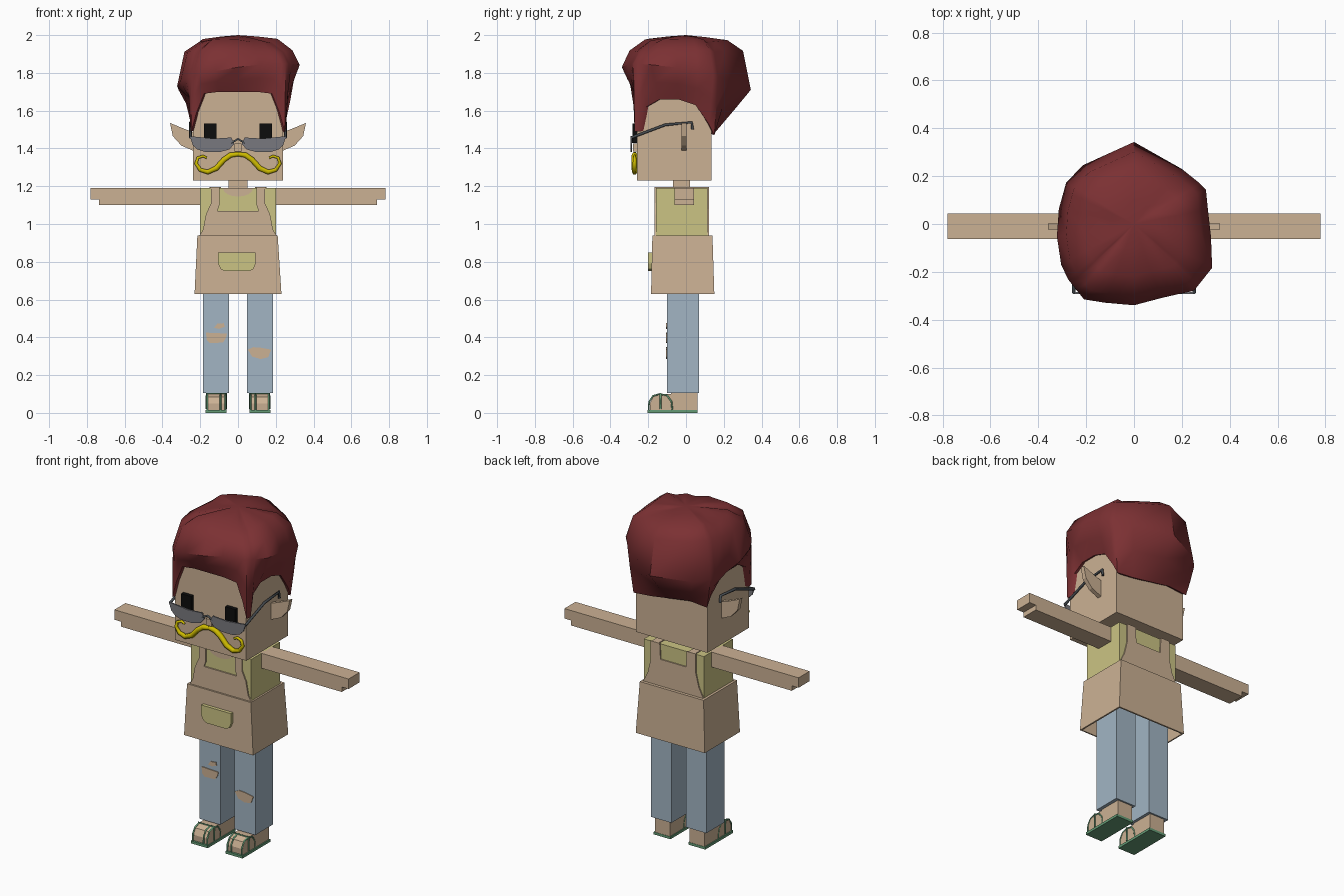
import bpy, bmesh, math, random
from mathutils import Vector

random.seed(4)
cube = bpy.data.objects.get("Cube")
if cube:
    bpy.data.objects.remove(cube, do_unlink=True)


def material(name, *rgb):
    m = bpy.data.materials.new(name)
    m.use_nodes = True
    color = (*rgb, 1)
    m.diffuse_color = color
    m.node_tree.nodes["Principled BSDF"].inputs["Base Color"].default_value = color
    return m


TAN = material("tan", 0.6, 0.44, 0.295)
SHIRT = material("pale_yellow", 0.6, 0.55, 0.23)
DENIM = material("light_denim", 0.36, 0.46, 0.55)
HAIR = material("dark_red", 0.2, 0.03, 0.033)
LENS = material("lens_grey", 0.19, 0.19, 0.21)
FRAME = material("frame_grey", 0.06, 0.07, 0.08)
GOLD = material("bright_yellow", 0.62, 0.5, 0.0)
GREEN = material("sandal_green", 0.13, 0.33, 0.18)
BLACK = material("black", 0.004, 0.004, 0.004)


def finish(name, bm, mat):
    bmesh.ops.recalc_face_normals(bm, faces=bm.faces)
    mesh = bpy.data.meshes.new(name)
    bm.to_mesh(mesh)
    bm.free()
    mesh.materials.append(mat)
    ob = bpy.data.objects.new(name, mesh)
    bpy.context.collection.objects.link(ob)
    return ob


def box(name, mat, x, y, z, top=None):
    """Box from (min, max) spans; top gives different x and y spans above."""
    bm = bmesh.new()
    tx, ty = top or (x, y)
    bmesh.ops.create_cube(bm, size=1)
    for v in bm.verts:
        up = v.co.z > 0
        xs, ys = (tx, ty) if up else (x, y)
        v.co = (xs[v.co.x > 0], ys[v.co.y > 0], z[up])
    return finish(name, bm, mat)


def plate(name, mat, pts, span, axis="y", side=1):
    """Extrude an outline along y (points are x, z) or x (points are y, z)."""
    bm = bmesh.new()

    def place(p, d):
        return (side * p[0], d, p[1]) if axis == "y" else (side * d, p[0], p[1])
    face = bm.faces.new([bm.verts.new(place(p, span[0])) for p in pts])
    new = bmesh.ops.extrude_face_region(bm, geom=[face])["geom"]
    shift = Vector(place((0, 0), span[1] - span[0]))
    bmesh.ops.translate(bm, vec=shift, verts=[g for g in new if isinstance(g, bmesh.types.BMVert)])
    return finish(name, bm, mat)


def tube(name, mat, pts, radius, taper=None):
    cu = bpy.data.curves.new(name, "CURVE")
    cu.dimensions = "3D"
    cu.bevel_depth = radius
    cu.bevel_resolution = 1
    cu.use_fill_caps = True
    sp = cu.splines.new("POLY")
    sp.points.add(len(pts) - 1)
    for i, p in enumerate(pts):
        sp.points[i].co = (*p, 1)
        sp.points[i].radius = taper[i] if taper else 1
    cu.materials.append(mat)
    ob = bpy.data.objects.new(name, cu)
    bpy.context.collection.objects.link(ob)
    bpy.ops.object.select_all(action="DESELECT")
    ob.select_set(True)
    bpy.context.view_layer.objects.active = ob
    bpy.ops.object.convert(target="MESH")
    return ob


# Head, neck and torso
box("head", TAN, (-0.237, 0.237), (-0.26, 0.135), (1.23, 1.75))
box("neck", TAN, (-0.05, 0.05), (-0.07, 0.02), (1.17, 1.24))
box("shirt", SHIRT, (-0.2, 0.2), (-0.16, 0.115), (0.9, 1.19))
arc = [math.pi * i / 8 for i in range(9)]
plate("neckline", TAN, [(0.08 * math.cos(a), 1.19 - 0.045 * math.sin(a)) for a in arc], (-0.164, -0.155))

# Apron skirt, hollow below
skirt = box("apron_skirt", TAN, (-0.23, 0.23), (-0.185, 0.15), (0.63, 0.94),
            top=((-0.215, 0.21), (-0.178, 0.14)))
bm = bmesh.new()
bm.from_mesh(skirt.data)
bmesh.ops.delete(bm, geom=[f for f in bm.faces if f.normal.z < -0.9], context="FACES")
bm.to_mesh(skirt.data)
bm.free()
shell = skirt.modifiers.new("shell", "SOLIDIFY")
shell.thickness = 0.012

# Apron bibs with straps, front and back
front_bib = [(0, 0.93), (0.21, 0.93), (0.185, 0.97), (0.17, 1.05), (0.143, 1.11), (0.143, 1.195),
             (0.098, 1.195), (0.098, 1.1), (0.11, 1.068), (0, 1.068)]
back_bib = [(0, 0.93), (0.205, 0.93), (0.17, 1.0), (0.15, 1.08), (0.15, 1.195),
            (0.09, 1.195), (0.085, 1.1), (0, 1.1)]
for s, side in ((1, "left"), (-1, "right")):
    plate("front_bib_" + side, TAN, front_bib, (-0.168, -0.159), side=s)
    plate("back_bib_" + side, TAN, back_bib, (0.114, 0.122), side=s)
    box("shoulder_strap_" + side, TAN, sorted((s * 0.098, s * 0.145)), (-0.165, 0.12), (1.185, 1.195))

plate("pocket", SHIRT, [(-0.105, 0.85), (-0.105, 0.79), (-0.092, 0.762), (-0.07, 0.75), (0.06, 0.75),
                        (0.082, 0.762), (0.093, 0.79), (0.093, 0.85)], (-0.2, -0.178))

arm = [(0.19, 1.1), (0.735, 1.1), (0.735, 1.13), (0.78, 1.13), (0.78, 1.19), (0.19, 1.19)]
ear = [(0.23, 1.485), (0.275, 1.5), (0.36, 1.535), (0.345, 1.465), (0.3, 1.415), (0.23, 1.385)]
lens = [(0.02, 1.425), (0.045, 1.395), (0.1, 1.38), (0.17, 1.38), (0.215, 1.395),
        (0.24, 1.42), (0.255, 1.465), (0.13, 1.452), (0.035, 1.458)]
foot = [(-0.19, 0.012), (-0.192, 0.05), (-0.175, 0.085), (-0.145, 0.1), (-0.08, 0.1),
        (-0.08, 0.105), (0.06, 0.105), (0.06, 0.012)]
strap = [(-0.198, 0.012), (-0.195, 0.06), (-0.175, 0.09), (-0.14, 0.1), (-0.1, 0.092),
         (-0.077, 0.06), (-0.072, 0.012)]
curl = [(0, 1.37), (0.04, 1.365), (0.075, 1.34), (0.115, 1.295), (0.16, 1.275), (0.2, 1.287),
        (0.222, 1.32), (0.213, 1.35), (0.185, 1.36), (0.165, 1.35)]

for s, side in ((1, "left"), (-1, "right")):
    def span(a, b):
        return sorted((s * a, s * b))

    # Limbs and face
    plate("arm_" + side, TAN, arm, (-0.062, 0.043), side=s)
    plate("ear_" + side, TAN, ear, (-0.023, 0.003), side=s)
    box("leg_" + side, DENIM, span(0.048, 0.185), (-0.1, 0.07), (0.105, 0.9))
    box("eye_" + side, BLACK, span(0.113, 0.18), (-0.284, -0.255), (1.43, 1.532))

    # Sunglasses
    plate("lens_" + side, LENS, lens, (-0.293, -0.285), side=s)
    tube("temple_" + side, FRAME, [(s * 0.252, y, z) for y, z in
         ((-0.288, 1.458), (-0.11, 1.525), (0.03, 1.538), (0.035, 1.5))], 0.008)

    # Curled moustache half
    tube("moustache_" + side, GOLD, [(s * x, -0.272, z) for x, z in curl], 0.016,
         [0.8, 1, 1, 1, 0.9, 0.75, 0.65, 0.55, 0.5, 0.4])

    # Foot and sandal
    plate("foot_" + side, TAN, foot, (0.065, 0.165), "x", s)
    box("sole_" + side, GREEN, span(0.06, 0.172), (-0.203, 0.062), (0, 0.015))
    for part, x in (("inner", 0.067), ("outer", 0.163), ("middle", 0.092)):
        tube(f"sandal_strap_{part}_{side}", GREEN, [(s * x, y, z) for y, z in strap], 0.005)
    tube("sandal_band_" + side, GREEN, [(s * x, -0.135, z) for x, z in
         ((0.063, 0.02), (0.063, 0.101), (0.167, 0.101), (0.167, 0.02))], 0.005)

tube("glasses_bridge", FRAME, [(-0.035, -0.289, 1.43), (0, -0.289, 1.45), (0.035, -0.289, 1.43)], 0.006)
box("nose", TAN, (-0.018, 0.018), (-0.28, -0.255), (1.385, 1.425))

# Ripped patches on the jeans
for name, pts in (
    ("large_rip_right", [(-0.17, 0.425), (-0.165, 0.385), (-0.15, 0.37), (-0.08, 0.372), (-0.065, 0.395), (-0.058, 0.42)]),
    ("small_rip_right", [(-0.127, 0.45), (-0.11, 0.472), (-0.075, 0.475), (-0.07, 0.456), (-0.1, 0.445)]),
    ("rip_left", [(0.052, 0.335), (0.075, 0.298), (0.12, 0.285), (0.16, 0.295), (0.175, 0.335), (0.12, 0.345), (0.08, 0.348)]),
):
    plate(name, TAN, pts, (-0.105, -0.098))

# Hair: loft from the hairline out to the widest outline, then over the crown
half = [(0.1, -0.272, 1.7), (0.18, -0.272, 1.69), (0.22, -0.272, 1.59), (0.247, -0.272, 1.49),
        (0.252, -0.24, 1.49), (0.25, -0.21, 1.62), (0.25, -0.14, 1.66), (0.25, -0.04, 1.66),
        (0.25, 0.05, 1.63), (0.25, 0.12, 1.53), (0.245, 0.15, 1.47), (0.13, 0.15, 1.48)]
hairline = [(0, -0.272, 1.7), (0, 0.15, 1.5)] + half
hairline += [(-x, y, z + (0.04 if y > 0.04 else 0)) for x, y, z in half]
hairline.sort(key=lambda p: math.atan2(p[1], p[0]))
outline = [(-0.33, 0), (-0.31, 0.08), (-0.27, 0.22), (0, 0.343), (0.1, 0.31), (0.3, 0.15), (0.315, 0),
           (0.337, -0.17), (0.25, -0.28), (0.15, -0.3), (-0.02, -0.345), (-0.21, -0.315), (-0.3, -0.2)]


def outer_radius(a):
    """Distance from the centre to the outline along angle a."""
    d = Vector((math.cos(a), math.sin(a)))
    for p, q in zip(outline, outline[1:] + outline[:1]):
        p, q = Vector(p), Vector(q)
        e = q - p
        det = d.x * e.y - d.y * e.x
        if abs(det) > 1e-9:
            r = (p.x * e.y - p.y * e.x) / det
            t = (p.x * d.y - p.y * d.x) / det
            if r > 0 and -1e-6 <= t <= 1 + 1e-6:
                return r
    return 0.33


bm = bmesh.new()
columns = []
for x, y, z in hairline:
    a = math.atan2(y, x)
    r0, r1 = math.hypot(x, y), outer_radius(a)
    zw = 1.77 - 0.06 * math.sin(a) + 0.05 * math.cos(a)
    lump = random.uniform(-0.012, 0.012)
    rows = [(r0 * 0.85, z + 0.01), (r0, z), (r0 + (r1 - r0) * 0.55, (z + zw) / 2), (r1, zw),
            (r1 * 0.88, 1.915 + lump / 2), (r1 * 0.64, 1.97 + lump), (r1 * 0.3, 1.988 + lump / 2)]
    columns.append([bm.verts.new((r * math.cos(a), r * math.sin(a), h)) for r, h in rows])
crown = bm.verts.new((0, 0, 2))
for c, d in zip(columns, columns[1:] + columns[:1]):
    for i in range(len(c) - 1):
        bm.faces.new((c[i], d[i], d[i + 1], c[i + 1]))
    bm.faces.new((c[-1], d[-1], crown))
hair = finish("hair", bm, HAIR)
bpy.ops.object.select_all(action="DESELECT")
hair.select_set(True)
bpy.context.view_layer.objects.active = hair
bpy.ops.object.shade_smooth_by_angle(angle=math.radians(45))
